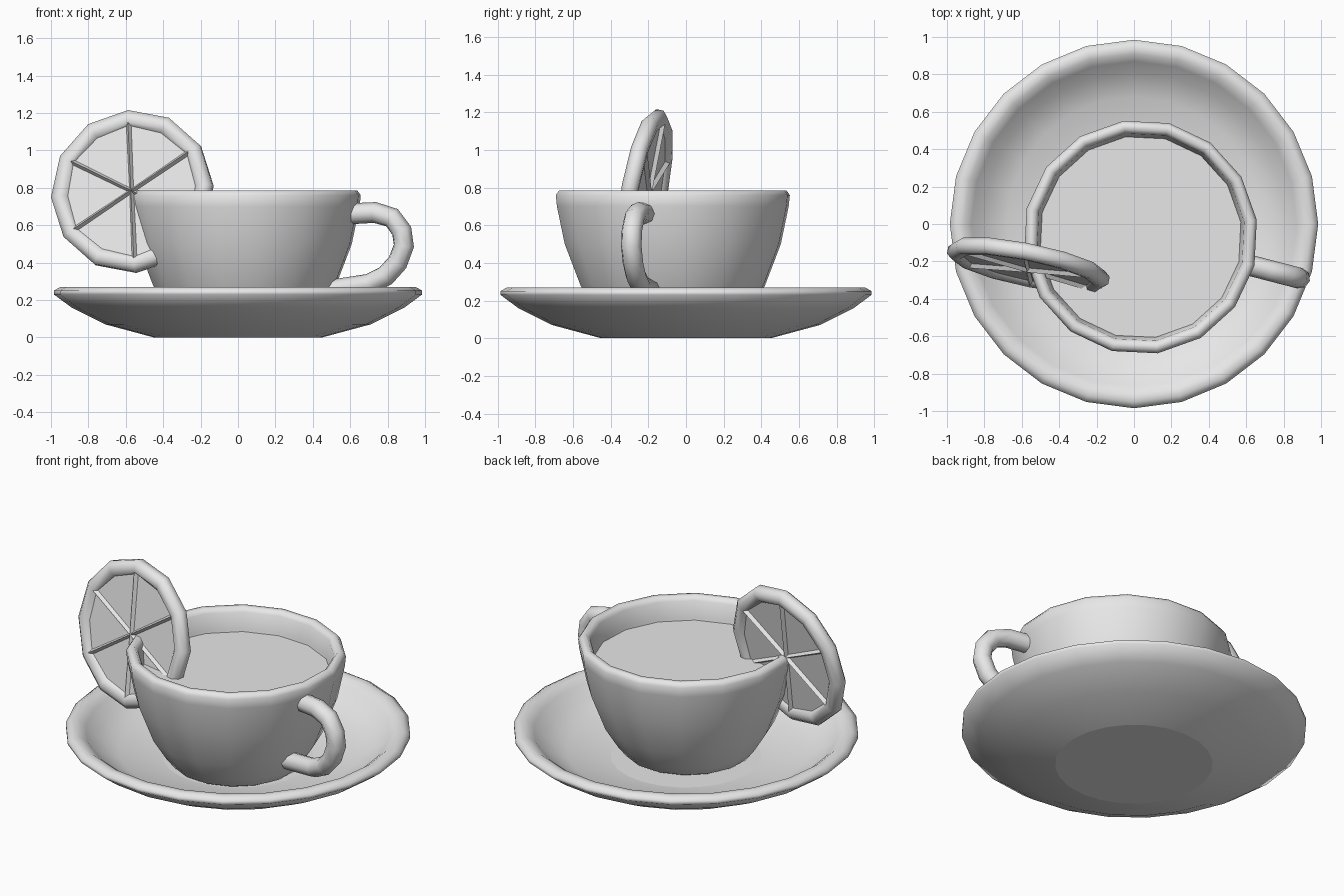
import bpy, bmesh
from math import cos, sin, radians, tau
from mathutils import Matrix, Vector

cube = bpy.data.objects.get("Cube")
if cube:
    bpy.data.objects.remove(cube, do_unlink=True)

grey = bpy.data.materials.new("plain_grey")
grey.use_nodes = True
colour = (0.8, 0.8, 0.8, 1)
grey.diffuse_color = colour
grey.node_tree.nodes["Principled BSDF"].inputs["Base Color"].default_value = colour


def finish(name, bm):
    """Turn a bmesh into a named object with the material."""
    bmesh.ops.recalc_face_normals(bm, faces=bm.faces[:])
    mesh = bpy.data.meshes.new(name)
    bm.to_mesh(mesh)
    bm.free()
    mesh.materials.append(grey)
    obj = bpy.data.objects.new(name, mesh)
    bpy.context.collection.objects.link(obj)
    return obj


def lathe(profile, sides, turn=0.0):
    """Rings of (radius, height) joined by smooth walls; returns bmesh and rings."""
    bm = bmesh.new()
    rings = []
    for r, z in profile:
        angles = [radians(turn) + tau * i / sides for i in range(sides)]
        rings.append([bm.verts.new((r * cos(a), r * sin(a), z)) for a in angles])
    for low, high in zip(rings, rings[1:]):
        for i in range(sides):
            j = (i + 1) % sides
            bm.faces.new((low[i], low[j], high[j], high[i])).smooth = True
    return bm, rings


def capped(name, profile, sides, turn=0.0, location=(0, 0, 0)):
    bm, rings = lathe(profile, sides, turn)
    bm.faces.new(rings[0])
    bm.faces.new(rings[-1])
    obj = finish(name, bm)
    obj.location = location
    return obj


# Saucer: flat foot, flared underside, rolled rim, shallow dish
capped("saucer", [(0.45, 0), (0.71, 0.07), (0.89, 0.16), (0.985, 0.23),
                  (0.985, 0.25), (0.95, 0.27), (0.91, 0.265), (0.87, 0.235),
                  (0.81, 0.175), (0.68, 0.115), (0.43, 0.08)], 24)

# Cup: hollow bowl with a rounded lip
cup_centre = Vector((0.035, -0.07, 0))
capped("cup", [(0.33, 0.075), (0.37, 0.095), (0.42, 0.16), (0.495, 0.28),
               (0.58, 0.5), (0.622, 0.7), (0.628, 0.76), (0.61, 0.785),
               (0.58, 0.785), (0.56, 0.76), (0.545, 0.66), (0.51, 0.5),
               (0.42, 0.27), (0.3, 0.13)], 16, 8.4, cup_centre)

# Tea surface
bm = bmesh.new()
bmesh.ops.create_circle(bm, cap_ends=True, segments=16, radius=0.545,
                        matrix=Matrix.Rotation(radians(8.4), 4, "Z"))
tea = finish("tea", bm)
tea.location = cup_centre + Vector((0, 0, 0.645))

# Handle: tube following a loop in a radial plane of the cup
path = [(0.56, 0.66), (0.72, 0.668), (0.815, 0.64), (0.868, 0.57), (0.88, 0.49),
        (0.845, 0.4), (0.78, 0.33), (0.69, 0.285), (0.46, 0.25)]
curve = bpy.data.curves.new("handle", "CURVE")
curve.dimensions = "3D"
curve.bevel_depth = 0.056
curve.bevel_resolution = 2
curve.use_fill_caps = True
spline = curve.splines.new("POLY")
spline.points.add(len(path) - 1)
for point, (d, z) in zip(spline.points, path):
    point.co = (d, 0, z, 1)
curve.materials.append(grey)
handle = bpy.data.objects.new("handle", curve)
bpy.context.collection.objects.link(handle)
handle.location = cup_centre
handle.rotation_euler.z = radians(-14.5)

# Citrus slice: rounded rind with six sunken segments on each side
half = [(0.37, 0.042), (0.41, 0.045), (0.44, 0.02)]
profile = [(r, -h) for r, h in half] + [(r, h) for r, h in reversed(half)]
bm, rings = lathe(profile, 12, 4.5)
segments = []
for ring, height in ((rings[0], -0.04), (rings[-1], 0.04)):
    hub = bm.verts.new((0, 0, height))
    for i in range(1, 12, 2):
        segments.append(bm.faces.new((hub, ring[i], ring[(i + 1) % 12], ring[(i + 2) % 12])))
bmesh.ops.recalc_face_normals(bm, faces=bm.faces[:])
bmesh.ops.inset_individual(bm, faces=segments, thickness=0.022, depth=-0.022)
slice_obj = finish("citrus_slice", bm)
slice_obj.location = (-0.565, -0.22, 0.78)
slice_obj.rotation_euler = (radians(80), 0, radians(-11.5))
bpy.context.view_layer.objects.active = slice_obj
slice_obj.select_set(True)
bpy.ops.object.shade_smooth_by_angle(angle=radians(50))
